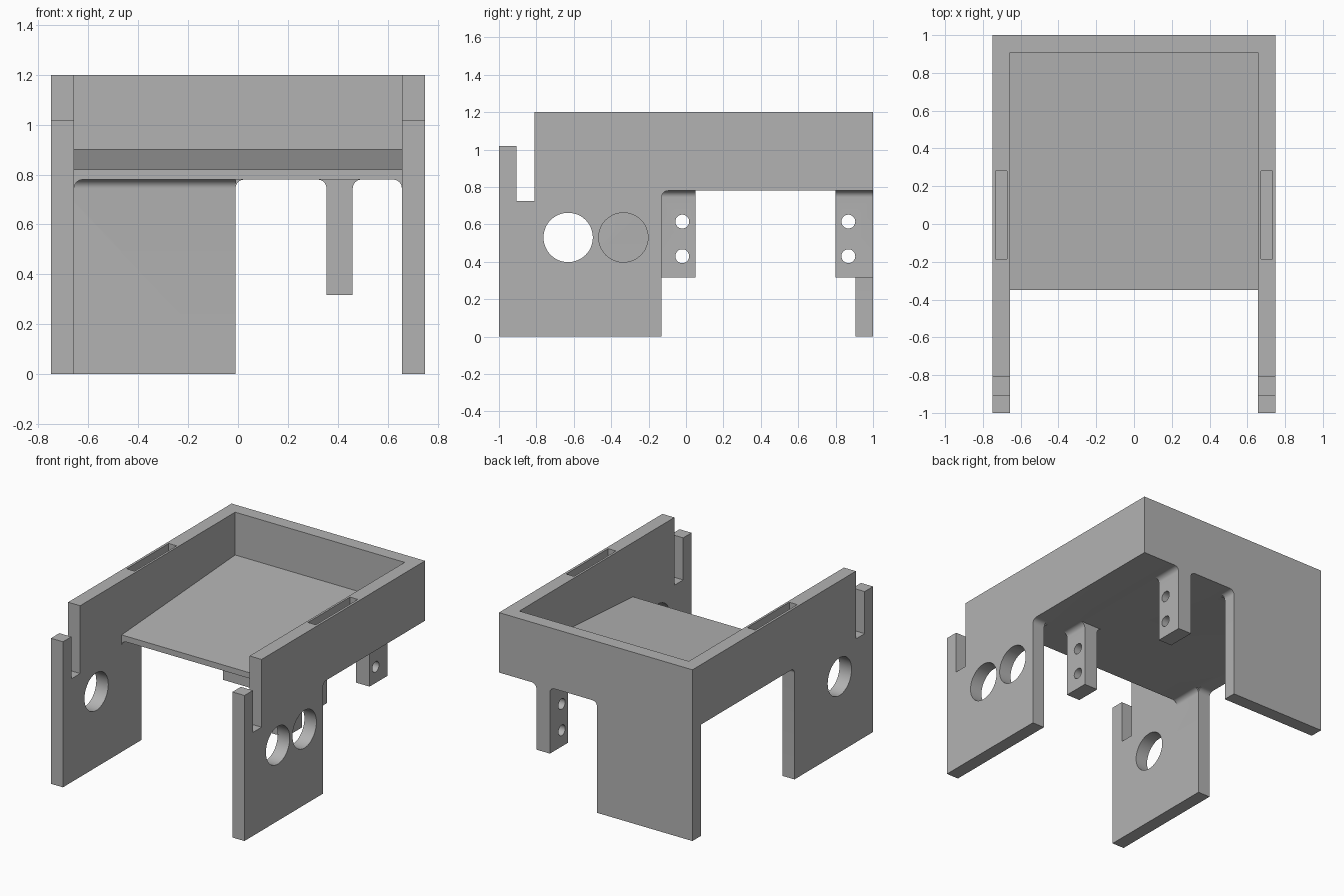
import bpy, bmesh, math

if "Cube" in bpy.data.objects:
    bpy.data.objects.remove(bpy.data.objects["Cube"])

grey = bpy.data.materials.new("plain_grey")
grey.use_nodes = True
COLOUR = (0.45, 0.45, 0.45, 1)
grey.diffuse_color = COLOUR
grey.node_tree.nodes["Principled BSDF"].inputs["Base Color"].default_value = COLOUR

UNDER, TOP, R = 0.78, 1.2, 0.035      # deck underside, wall top, fillet radius
W, IN, BACK = 0.75, 0.657, 0.907      # outer and inner wall faces, back wall face


def prism(name, profile, axis, a, b):
    """Extrude a closed profile along x (profile is y,z), y (x,z) or z (x,y)."""
    place = {"x": lambda u, v, d: (d, u, v),
             "y": lambda u, v, d: (u, d, v),
             "z": lambda u, v, d: (u, v, d)}[axis]
    bm = bmesh.new()
    ends = [[bm.verts.new(place(u, v, d)) for u, v in profile] for d in (a, b)]
    n = len(profile)
    for ring in ends:
        bm.faces.new(ring)
    for i in range(n):
        j = (i + 1) % n
        bm.faces.new((ends[0][i], ends[0][j], ends[1][j], ends[1][i]))
    bmesh.ops.recalc_face_normals(bm, faces=bm.faces)
    mesh = bpy.data.meshes.new(name)
    bm.to_mesh(mesh)
    bm.free()
    mesh.materials.append(grey)
    obj = bpy.data.objects.new(name, mesh)
    bpy.context.collection.objects.link(obj)
    return obj


def fillet(u, side, steps=8):
    """Arc from a leg edge at u up to the deck underside, flaring to one side."""
    angles = [math.pi / 2 * i / steps for i in range(steps + 1)]
    return [(u + side * R * (1 - math.cos(t)), UNDER - R + R * math.sin(t)) for t in angles]


def circle(u, v, r, n=48):
    return [(u + r * math.cos(2 * math.pi * i / n), v + r * math.sin(2 * math.pi * i / n))
            for i in range(n)]


def rect(u0, u1, v0, v1):
    return [(u0, v0), (u1, v0), (u1, v1), (u0, v1)]


def combine(target, other, operation):
    mod = target.modifiers.new(operation, "BOOLEAN")
    mod.operation, mod.solver, mod.object = operation, "EXACT", other
    bpy.context.view_layer.objects.active = target
    bpy.ops.object.modifier_apply(modifier=mod.name)
    bpy.data.objects.remove(other)


# Back wall with its single wide leg
frame = prism("tray_frame",
              [(-W, 0), (-0.01, 0)] + fillet(-0.01, 1) + [(W, UNDER), (W, TOP), (-W, TOP)],
              "y", BACK, 1)
solids, cuts = [], []

# Side walls with front legs and notched front prongs
side = ([(-1, 0), (-0.13, 0)] + fillet(-0.13, 1) +
        [(1, UNDER), (1, TOP), (-0.81, TOP), (-0.81, 0.725),
         (-0.907, 0.725), (-0.907, 1.02), (-1, 1.02)])
for s in (-1, 1):
    solids.append(prism("side_wall", side, "x", s * IN, s * W))
    # Fillet strip between wall and deck
    strip = fillet(s * IN, -s) + [(s * (IN - R), 0.79), (s * (IN + 0.02), 0.79),
                                  (s * (IN + 0.02), UNDER - R)]
    solids.append(prism("side_fillet", strip, "y", -0.35, -0.13))
    # Slot in the top edge and large round hole
    cuts.append(prism("slot", rect(s * 0.672, s * 0.733, -0.185, 0.28), "z", 0.9, 1.3))
    cuts.append(prism("round_hole", circle(-0.63, 0.53, 0.132), "x", s * 0.6, s * 0.8))
cuts.append(prism("second_round_hole", circle(-0.335, 0.53, 0.132), "x", 0.6, 0.8))

# Gently sloping deck, flat underneath
solids.append(prism("deck", [(-0.35, UNDER), (0.95, UNDER), (0.95, 0.9), (BACK, 0.9),
                             (-0.35, 0.82)], "x", -0.7, 0.7))

# Fillet strip inside the back leg
solids.append(prism("back_fillet", fillet(BACK, -1) +
                    [(BACK - R, 0.79), (BACK + 0.02, 0.79), (BACK + 0.02, UNDER - R)],
                    "x", -0.7, -0.01))

# Two hanging brackets, each with a pair of bolt holes
bracket = ([(0.355, 0.317), (0.46, 0.317)] + fillet(0.46, 1) +
           [(0.46 + R, 0.8), (0.355 - R, 0.8)] + fillet(0.355, -1)[::-1])
for y0, y1, hole_y in ((-0.13, 0.05, -0.02), (0.8, 1, 0.868)):
    solids.append(prism("bracket", bracket, "y", y0, y1))
    for z in (0.43, 0.615):
        cuts.append(prism("bolt_hole", circle(hole_y, z, 0.037, 32), "x", 0.3, 0.52))

for part in solids:
    combine(frame, part, "UNION")
for part in cuts:
    combine(frame, part, "DIFFERENCE")

# Merge coplanar faces, then smooth the rounded ones
bm = bmesh.new()
bm.from_mesh(frame.data)
bmesh.ops.remove_doubles(bm, verts=bm.verts, dist=0.0002)
bmesh.ops.dissolve_limit(bm, angle_limit=0.01, verts=bm.verts, edges=bm.edges)
bm.to_mesh(frame.data)
bm.free()
bpy.ops.object.select_all(action="DESELECT")
frame.select_set(True)
bpy.context.view_layer.objects.active = frame
bpy.ops.object.shade_smooth_by_angle(angle=math.radians(30))
